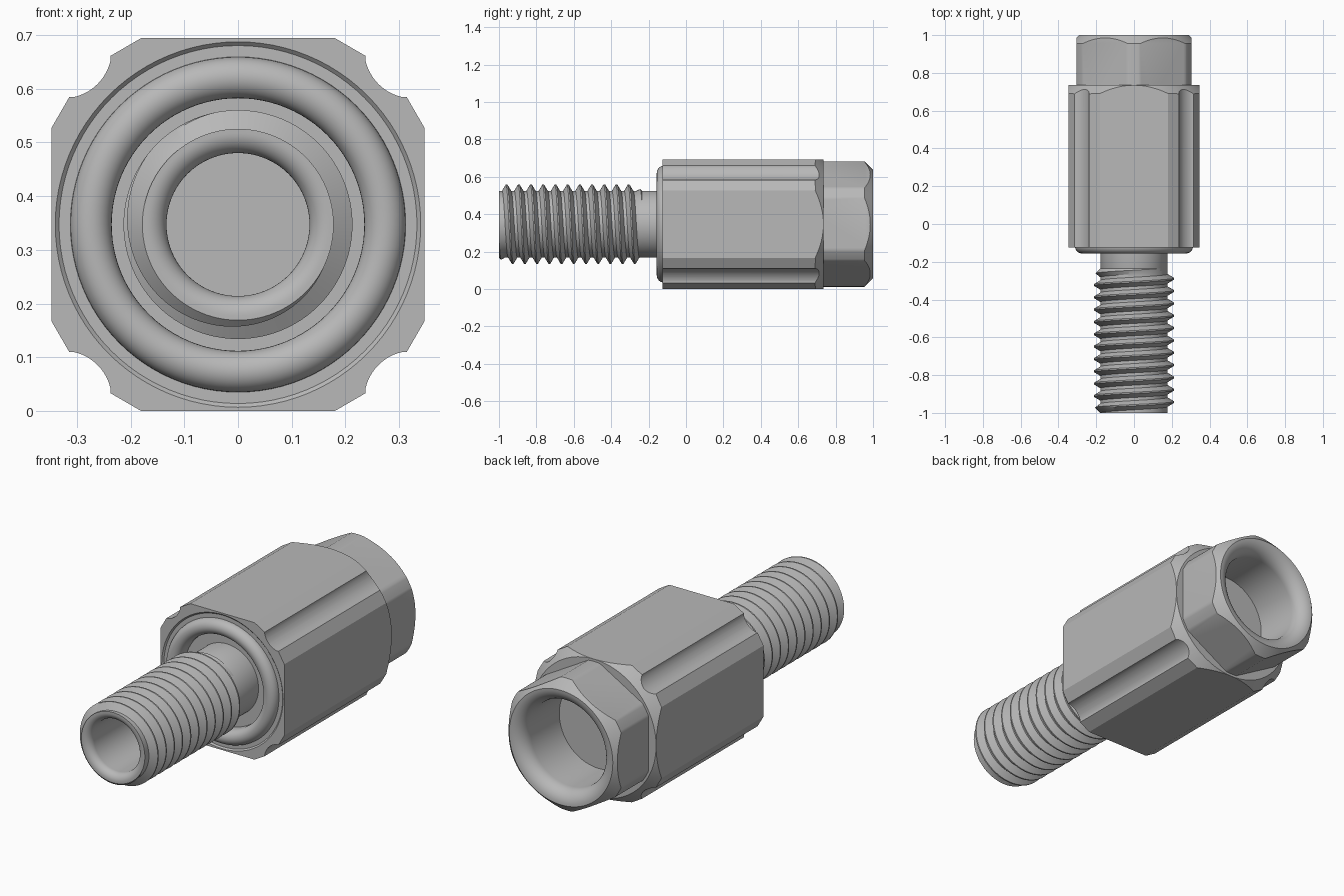
import bpy, bmesh, math
from mathutils import Vector

cube = bpy.data.objects.get("Cube")
if cube:
    bpy.data.objects.remove(cube, do_unlink=True)

AXIS_Z = 0.347   # height of the long axis
SEGMENTS = 96

steel = bpy.data.materials.new("grey_steel")
steel.use_nodes = True
GREY = (0.48, 0.48, 0.48, 1)
steel.diffuse_color = GREY
steel.node_tree.nodes["Principled BSDF"].inputs["Base Color"].default_value = GREY


def finish(bm, name):
    """Turn a bmesh into an object on the long axis."""
    bmesh.ops.recalc_face_normals(bm, faces=bm.faces)
    mesh = bpy.data.meshes.new(name)
    bm.to_mesh(mesh)
    bm.free()
    mesh.materials.append(steel)
    obj = bpy.data.objects.new(name, mesh)
    obj.location.z = AXIS_Z
    bpy.context.collection.objects.link(obj)
    return obj


def activate(obj):
    bpy.ops.object.select_all(action='DESELECT')
    obj.select_set(True)
    bpy.context.view_layer.objects.active = obj


def smooth(obj):
    activate(obj)
    bpy.ops.object.shade_smooth_by_angle(angle=math.radians(28))


def arc(cx, cy, radius, start, end, steps=10):
    angles = [math.radians(start + (end - start) * i / steps) for i in range(steps + 1)]
    return [(cx + radius * math.cos(a), cy + radius * math.sin(a)) for a in angles]


def lathe(profile, name):
    """Revolve (radius, y) points around the long axis."""
    bm = bmesh.new()
    verts = [bm.verts.new((r, y, 0)) for r, y in profile]
    edges = [bm.edges.new(pair) for pair in zip(verts, verts[1:])]
    bmesh.ops.spin(bm, geom=verts + edges, cent=(0, 0, 0), axis=(0, 1, 0),
                   angle=math.tau, steps=SEGMENTS)
    bmesh.ops.remove_doubles(bm, verts=bm.verts, dist=0.0001)
    return finish(bm, name)


def prism(outline, y0, y1, name):
    """Extrude an (x, z) outline along y."""
    bm = bmesh.new()
    face = bm.faces.new([bm.verts.new((x, y0, z)) for x, z in outline])
    new = bmesh.ops.extrude_face_region(bm, geom=[face])["geom"]
    bmesh.ops.translate(bm, vec=Vector((0, y1 - y0, 0)),
                        verts=[v for v in new if isinstance(v, bmesh.types.BMVert)])
    return finish(bm, name)


def intersect(obj, envelope):
    """Trim a prism with a turned envelope."""
    mod = obj.modifiers.new("trim", 'BOOLEAN')
    mod.operation = 'INTERSECT'
    mod.solver = 'EXACT'
    mod.object = envelope
    activate(obj)
    bpy.ops.object.modifier_apply(modifier=mod.name)
    bpy.data.objects.remove(envelope, do_unlink=True)
    smooth(obj)


# Square body with bevelled, fluted corners
corner = [(0.347, 0.18), (0.314, 0.237)] + arc(0.325, 0.325, 0.09, 258, 192, 12) \
    + [(0.237, 0.314), (0.18, 0.347)]
outline = []
for turn in range(4):
    for x, z in corner:
        for _ in range(turn):
            x, z = -z, x
        outline.append((x, z))
body = prism(outline, -0.3, 0.9, "square_body")

# Turned ends of the body: rounded front lip, recess and rear cone
body_envelope = lathe(
    [(0, -0.09), (0.235, -0.09)]
    + arc(0.2735, -0.118, 0.0385, 180, 360, 16)
    + [(0.333, -0.118), (0.34, -0.125), (0.45, -0.125), (0.45, 0.632),
       (0.347, 0.735), (0.29, 0.735), (0.29, 0.65), (0, 0.65)], "body_envelope")
intersect(body, body_envelope)

# Hexagonal nut with a funnel-mouthed blind bore
hexagon = [(0.352 * math.sin(i * math.tau / 6), 0.352 * math.cos(i * math.tau / 6))
           for i in range(6)]
nut = prism(hexagon, 0.5, 1.2, "hex_nut")
nut_envelope = lathe(
    [(0, 0.66), (0.335, 0.66), (0.335, 0.955)]
    + arc(0.29, 0.93, 0.07, 90, 180)
    + [(0.22, 0.7), (0, 0.7)], "nut_envelope")
intersect(nut, nut_envelope)

# Hollow shank
shank = lathe(
    [(0, -0.55), (0.133, -0.55)]
    + arc(0.17, -0.963, 0.037, 180, 270)
    + [(0.178, -1), (0.174, -0.99), (0.174, -0.26), (0.178, -0.25),
       (0.178, -0.08), (0, -0.08)], "shank")
smooth(shank)

# Helical thread, faded at both ends
ROOT, CREST, PITCH = 0.178, 0.213, 0.0653
START, END = -1.0, -0.235
PROFILE = [(0, ROOT), (0.25, ROOT), (0.57, CREST), (0.68, CREST)]
bm = bmesh.new()
rows = []
for turn in range(-2, int((END - START) / PITCH) + 2):
    for fraction, height in PROFILE:
        row = []
        for j in range(SEGMENTS + 1):
            angle = math.tau * j / SEGMENTS
            y = START + PITCH * (turn + fraction + j / SEGMENTS)
            y = max(START, min(END, y))
            r = min(height, ROOT + y - START, ROOT + END - y)
            row.append(bm.verts.new((r * math.sin(angle), y, r * math.cos(angle))))
        rows.append(row)
for low, high in zip(rows, rows[1:]):
    for j in range(SEGMENTS):
        bm.faces.new((low[j], low[j + 1], high[j + 1], high[j]))
bmesh.ops.remove_doubles(bm, verts=bm.verts, dist=0.0001)
smooth(finish(bm, "screw_thread"))
